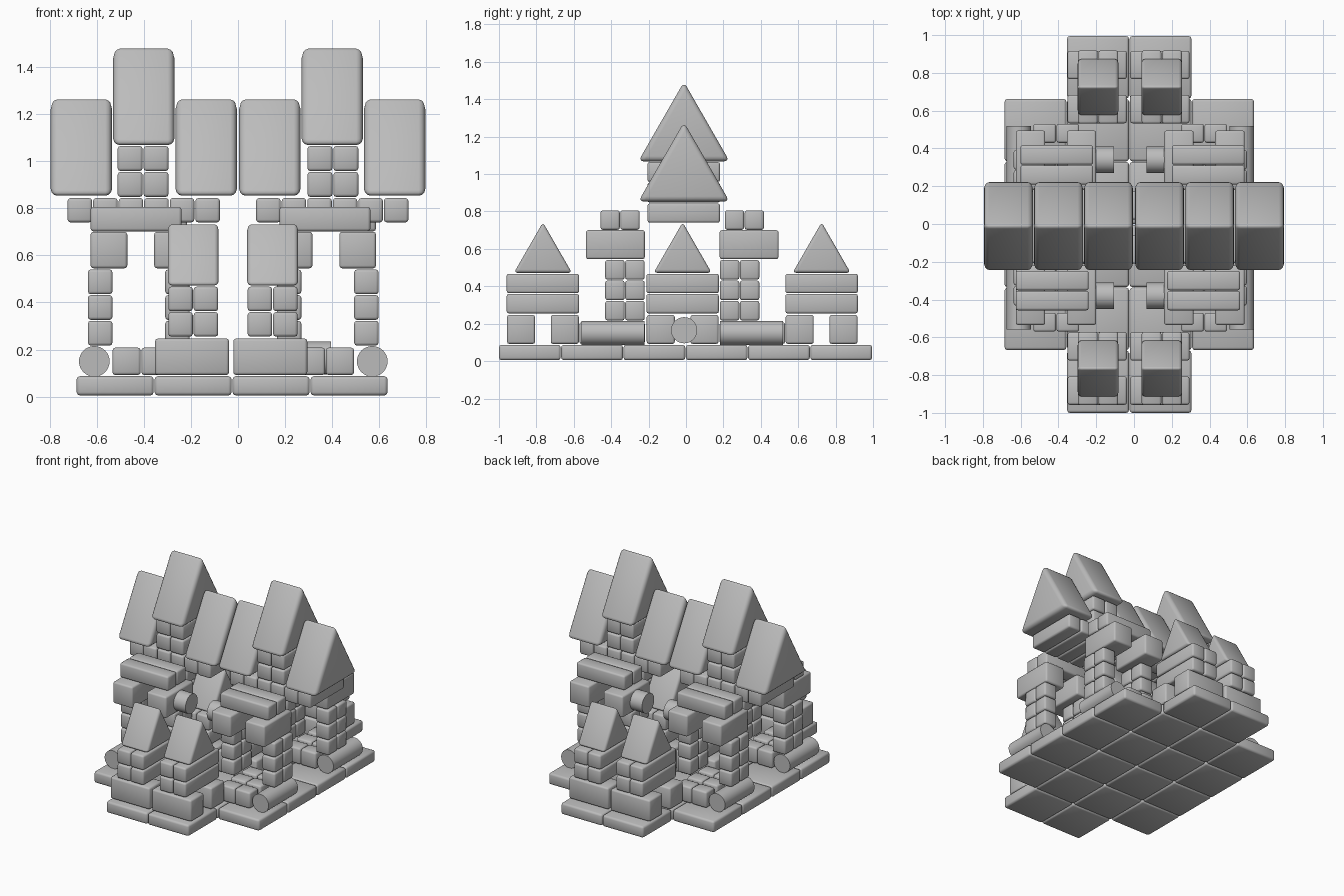
import bpy, bmesh, math

old = bpy.data.objects.get("Cube")
if old:
    bpy.data.objects.remove(old, do_unlink=True)

grey = bpy.data.materials.new("plain_grey")
grey.use_nodes = True
grey.diffuse_color = (0.5, 0.5, 0.5, 1)
grey.node_tree.nodes["Principled BSDF"].inputs["Base Color"].default_value = (0.5, 0.5, 0.5, 1)

MID = -0.02   # centre of the half-turn symmetry


def finish(name, bm, angle=180):
    bmesh.ops.recalc_face_normals(bm, faces=bm.faces)
    mesh = bpy.data.meshes.new(name)
    bm.to_mesh(mesh)
    bm.free()
    mesh.materials.append(grey)
    mesh.shade_smooth()
    if angle < 180:
        mesh.set_sharp_from_angle(angle=math.radians(angle))
    ob = bpy.data.objects.new(name, mesh)
    bpy.context.collection.objects.link(ob)
    return ob


def bevel(bm, width, segments):
    bmesh.ops.bevel(bm, geom=bm.edges[:], offset=width, segments=segments,
                    profile=0.5, affect='EDGES', clamp_overlap=True)


def block(name, x, y, z, soft=0.012):
    """Wooden block from (low, high) ranges on each axis."""
    bm = bmesh.new()
    bmesh.ops.create_cube(bm, size=1)
    for v in bm.verts:
        for i, (lo, hi) in enumerate((x, y, z)):
            v.co[i] = (lo + hi) / 2 + v.co[i] * (hi - lo)
    bevel(bm, soft, 2)
    return finish(name, bm)


def roof(name, x, y, z, soft):
    """Triangular prism with its ridge along x."""
    bm = bmesh.new()
    profile = ((y[0], z[0]), (y[1], z[0]), ((y[0] + y[1]) / 2, z[1]))
    ends = [[bm.verts.new((px, a, b)) for a, b in profile] for px in x]
    bm.faces.new(ends[0])
    bm.faces.new(ends[1])
    for i in range(3):
        j = (i + 1) % 3
        bm.faces.new((ends[0][i], ends[0][j], ends[1][j], ends[1][i]))
    bevel(bm, soft, 3)
    return finish(name, bm)


def log(name, axis, centre, radius, length):
    bm = bmesh.new()
    bmesh.ops.create_cone(bm, cap_ends=True, segments=32, radius1=radius,
                          radius2=radius, depth=length)
    ob = finish(name, bm, 40)
    ob.location = centre
    ob.rotation_euler = (0, math.pi / 2, 0) if axis == 'x' else (math.pi / 2, 0, 0)
    return ob


def span(start, size):
    return (start, start + size)


# Floor tiles: the two middle columns are longer than the outer ones
for col in range(4):
    for row in range(6):
        if col in (1, 2) or 0 < row < 5:
            block("floor_tile", span(-0.685 + col * 0.331, 0.327),
                  span(-1 + row * 0.333, 0.33), (0.005, 0.087), 0.014)

# Gatehouses: front, middle and back pairs
for y in (-0.765, -0.018, 0.725):
    for x in (-0.19, 0.147):
        footing = -0.195 if x < 0 else 0.137
        for side in (-1, 1):
            c = y + side * 0.117
            block("gate_footing", (footing - 0.157, footing + 0.157),
                  (c - 0.075, c + 0.075), (0.092, 0.247))
            for level in range(2):
                c = x + side * 0.054
                block("gate_beam", (c - 0.052, c + 0.052),
                      (y - 0.194, y + 0.194), span(0.255 + level * 0.108, 0.104))
        roof("gate_roof", (x - 0.108, x + 0.108), (y - 0.155, y + 0.155),
             (0.472, 0.742), 0.018)

# Four corner towers, each on two legs
for sx in (-1, 1):
    for sy in (-1, 1):
        def px(a, b):
            return tuple(sorted((MID + sx * a, MID + sx * b)))

        def py(a, b):
            return tuple(sorted((MID + sy * a, MID + sy * b)))

        log("tower_log", 'y', (MID + sx * 0.59, MID + sy * 0.37, 0.15), 0.065, 0.335)
        for a in (0.27, 0.393):
            for b in (0.2, 0.325, 0.45):
                block("tower_footing", px(a, a + 0.12), py(b, b + 0.1), (0.092, 0.208))
        for a in (0.185, 0.513):
            for b in (0.201, 0.308):
                for level in range(3):
                    block("tower_cube", px(a, a + 0.104), py(b, b + 0.104),
                          span(0.217 + level * 0.109, 0.105))
        for a in (0.18, 0.45):
            block("tower_capital", px(a, a + 0.156), py(0.2, 0.515), (0.545, 0.7))
        # Lintels shift along x by a half-turn rule
        shift = -0.012 if sy < 0 else 0.012
        low, high = px(0.208, 0.594)
        for b in (0.228, 0.334):
            block("tower_lintel", (low + shift, high + shift), py(b, b + 0.103),
                  (0.702, 0.806))
        log("tower_knob", 'x', (MID + sx * 0.135, MID + sy * 0.36, 0.62), 0.07, 0.1)

# Side stub beside the middle gate
log("side_stub", 'x', (0.345, -0.01, 0.165), 0.07, 0.1)

# Hall: row of cross beams, raised beams and six large roofs
for sx in (-1, 1):
    for i in range(6):
        c = sx * (0.129 + i * 0.1085)
        block("hall_beam", (c - 0.052, c + 0.052), (-0.206, 0.182), (0.74, 0.843))
    for side in (-1, 1):
        for level in range(2):
            c = sx * 0.403 + side * 0.055
            block("hall_raised_beam", (c - 0.053, c + 0.053), (-0.206, 0.182),
                  span(0.848 + level * 0.11, 0.106))
    for i, base in enumerate((0.853, 1.068, 0.853)):
        c = sx * (0.135 + i * 0.265)
        roof("hall_roof", (c - 0.13, c + 0.13), (-0.255, 0.233),
             (base, base + 0.425), 0.028)
